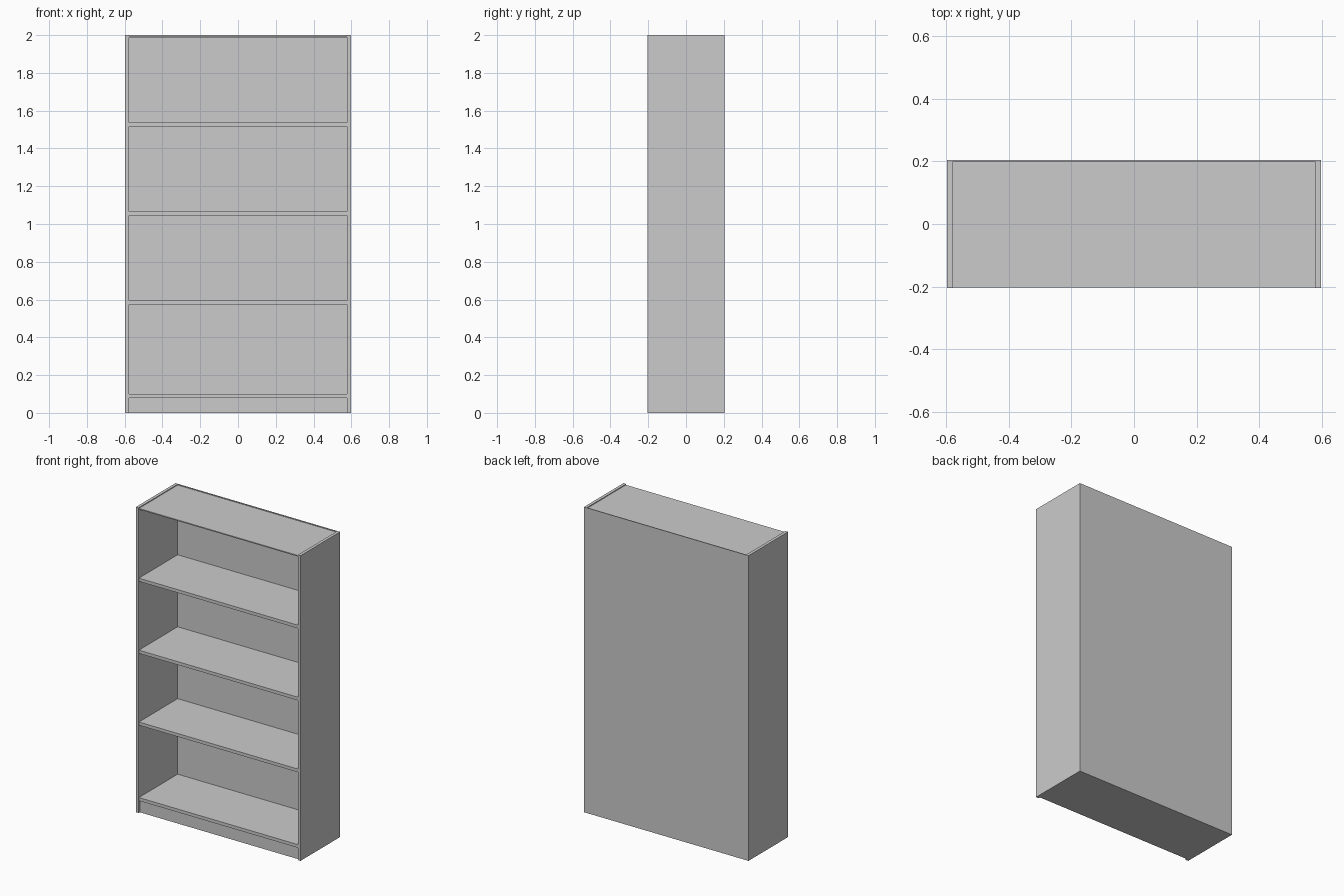
import bpy

if "Cube" in bpy.data.objects:
    bpy.data.objects.remove(bpy.data.objects["Cube"])

grey = bpy.data.materials.new("light grey")
grey.diffuse_color = (0.6, 0.6, 0.6, 1)
grey.use_nodes = True
grey.node_tree.nodes["Principled BSDF"].inputs["Base Color"].default_value = grey.diffuse_color

W, D = 0.597, 0.205      # half width, half depth
T = 0.02                 # board thickness
BACK = D - 0.006         # inner face of back panel
IN = W - T               # inner face of sides
FRONT = -D + 0.003       # front edge of shelves


def board(name, x0, x1, y0, y1, z0, z1):
    """Axis-aligned box from its bounds."""
    bpy.ops.mesh.primitive_cube_add(
        size=1, location=((x0 + x1) / 2, (y0 + y1) / 2, (z0 + z1) / 2))
    ob = bpy.context.object
    ob.name = name
    for v in ob.data.vertices:
        v.co.x *= x1 - x0
        v.co.y *= y1 - y0
        v.co.z *= z1 - z0
    ob.data.materials.append(grey)
    return ob


# Side panels and thin back panel
board("left_side", -W, -IN, -D, BACK, 0, 2)
board("right_side", IN, W, -D, BACK, 0, 2)
board("back_panel", -W, W, BACK, D, 0, 2)

# Solid plinth, set back slightly
board("plinth", -IN, IN, -D + 0.012, BACK, 0, 0.079)

# Shelves
for i, z in enumerate((0.079, 0.574, 1.045, 1.517)):
    board(f"shelf_{i + 1}", -IN, IN, FRONT, BACK, z, z + 0.021)

# Thin top board, just below the panel edges
board("top_board", -IN, IN, FRONT, BACK, 1.988, 1.995)
